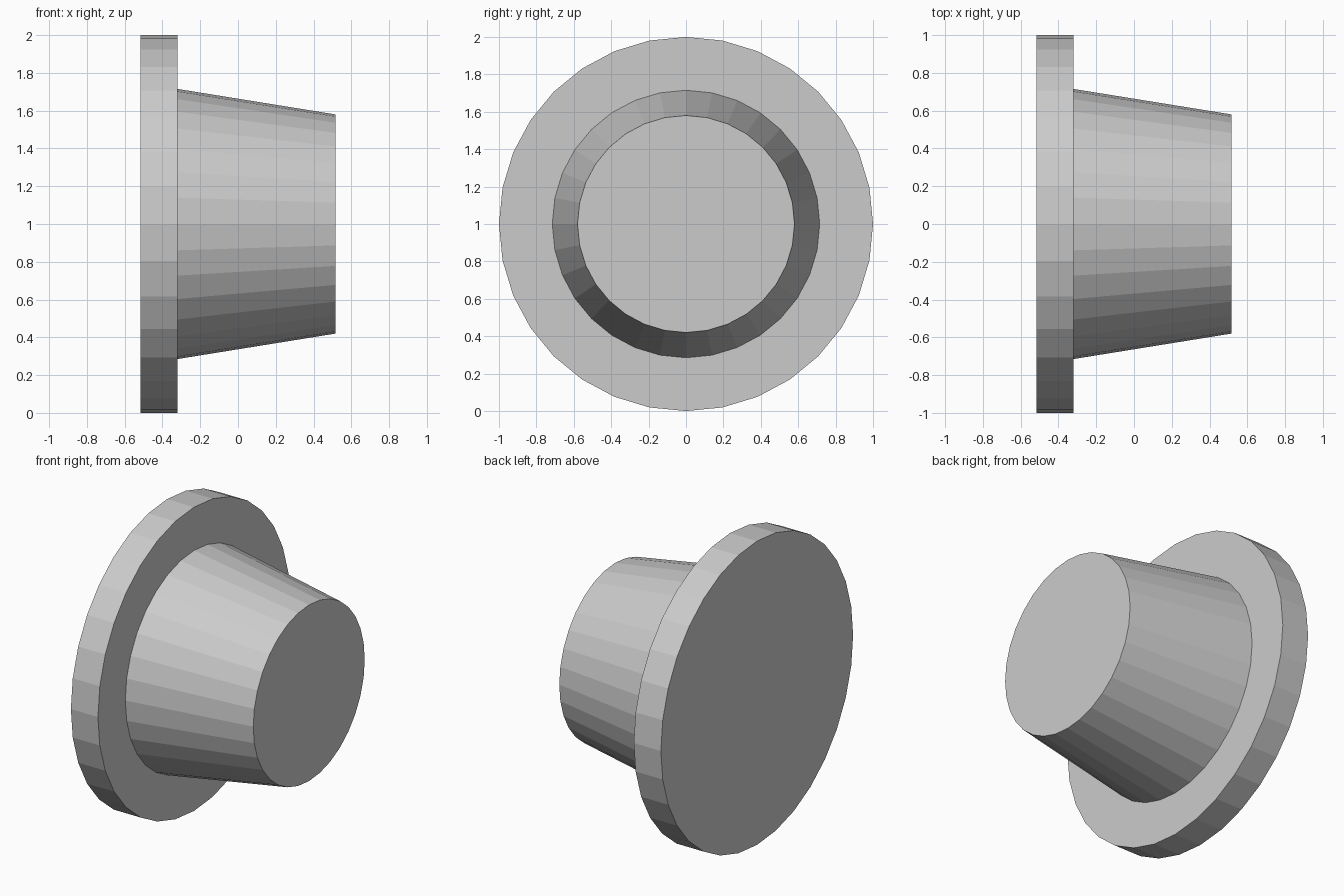
import bpy
import bmesh
from math import cos, sin, tau

if "Cube" in bpy.data.objects:
    bpy.data.objects.remove(bpy.data.objects["Cube"])

SIDES = 32
AXIS_Z = 1.0

# Profile along x: (x, radius) - flat flange, then tapered plug
PROFILE = [(-0.517, 1.0), (-0.32, 1.0), (-0.32, 0.715), (0.517, 0.58)]


def lathe_x(name, profile):
    """Closed, flat-shaded solid of revolution around the x axis."""
    bm = bmesh.new()
    rings = [[bm.verts.new((x, r * cos(tau * i / SIDES), AXIS_Z + r * sin(tau * i / SIDES)))
              for i in range(SIDES)] for x, r in profile]
    for a, b in zip(rings, rings[1:]):
        for i in range(SIDES):
            j = (i + 1) % SIDES
            bm.faces.new((a[i], a[j], b[j], b[i]))
    # End caps
    bm.faces.new(rings[0])
    bm.faces.new(rings[-1])
    bmesh.ops.recalc_face_normals(bm, faces=bm.faces)
    mesh = bpy.data.meshes.new(name)
    bm.to_mesh(mesh)
    bm.free()
    obj = bpy.data.objects.new(name, mesh)
    bpy.context.collection.objects.link(obj)
    return obj


# Flanged plug
lathe_x("flanged_plug", PROFILE)
